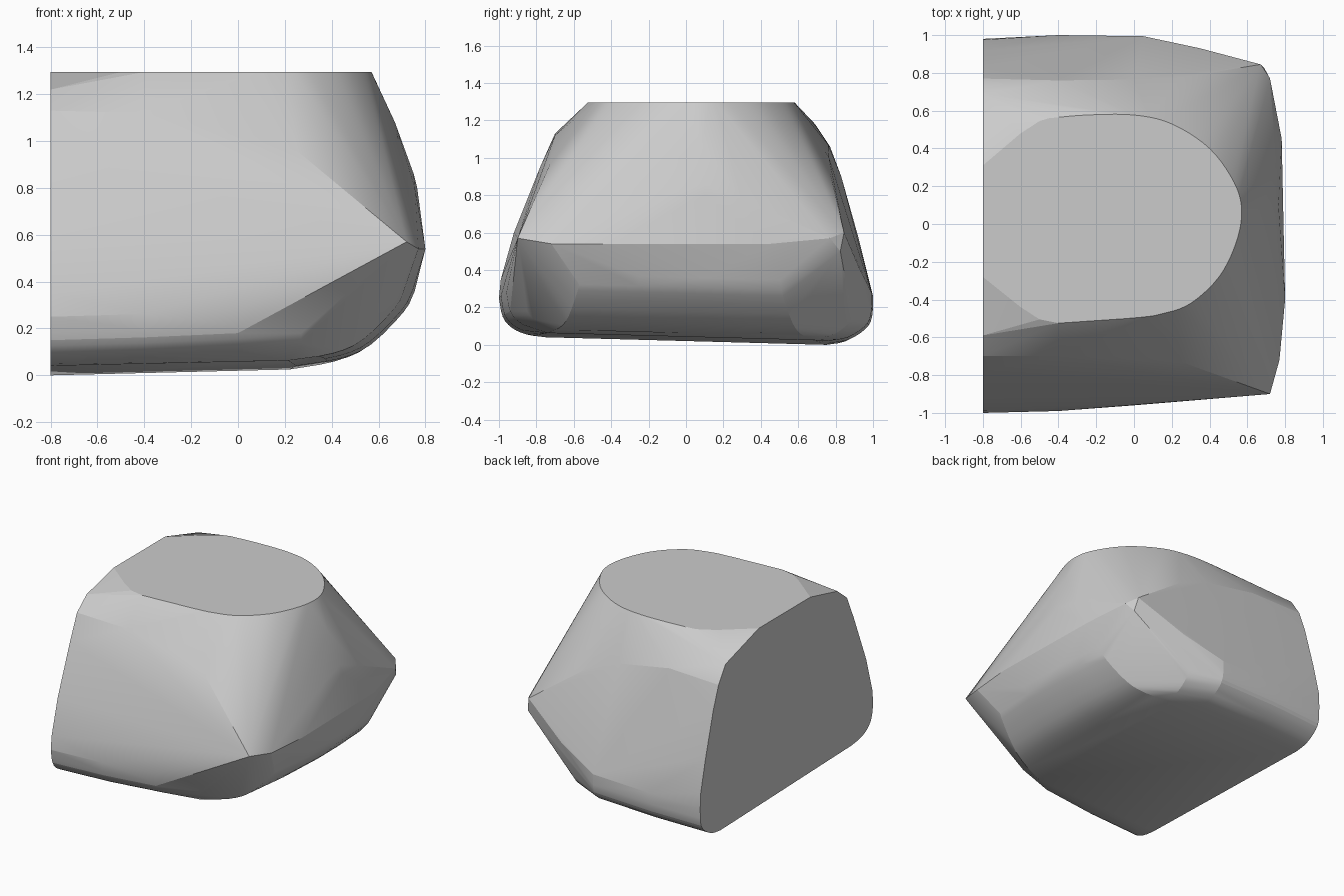
import bpy, bmesh
from mathutils import Vector

TOP = 1.295


def spline(pts, n=5):
    """Catmull-Rom curve through the given 2D points."""
    v = [Vector(p) for p in pts]
    v = [2 * v[0] - v[1]] + v + [2 * v[-1] - v[-2]]
    out = []
    for a, b, c, d in zip(v, v[1:], v[2:], v[3:]):
        for k in range(n):
            t = k / n
            out.append(0.5 * (2 * b + (c - a) * t + (2 * a - 5 * b + 4 * c - d) * t * t
                              + (3 * b - a - 3 * c + d) * t ** 3))
    return out + [v[-2]]


points = []

# rim of the flat top
rim = [(-0.45, 0.56), (-0.25, 0.577), (0, 0.577), (0.2, 0.53), (0.4, 0.4), (0.53, 0.22),
       (0.57, 0.07), (0.54, -0.1), (0.45, -0.28), (0.3, -0.42), (0.15, -0.475),
       (0, -0.497), (-0.4, -0.525)]
points += [(p.x, p.y, TOP) for p in spline(rim)]
points += [(x, y, TOP) for x, y in [(-0.5, -0.505), (-0.6, -0.44), (-0.8, -0.28),
                                    (-0.5, 0.545), (-0.6, 0.48), (-0.8, 0.31)]]

# outline of the flat left end, upper sides
end = [(-0.59, 1.22), (-0.7, 1.13), (-0.78, 0.95), (-0.92, 0.6), (-0.99, 0.35),
       (0.69, 1.18), (0.77, 1.06), (0.83, 0.9), (0.92, 0.58), (0.975, 0.35)]
points += [(-0.8, y, z) for y, z in end]

# soft shoulders between the rim and the pointed corners
points += [(-0.4, -0.7, 1.12), (0, -0.7, 1.05), (0.25, -0.73, 0.96), (0.45, -0.78, 0.82),
           (-0.4, 0.76, 1.07), (0, 0.765, 1.0), (0.25, 0.775, 0.9), (0.45, 0.79, 0.78)]

# rounded lower edges along front and back: (y, z) section carried to the right
front = [(-1, 0.25), (-0.98, 0.15), (-0.93, 0.09), (-0.85, 0.055), (-0.75, 0.0405)]
back = [(0.98, 0.25), (0.975, 0.14), (0.94, 0.075), (0.85, 0.018), (0.75, 0)]
for p in spline(front, 3):
    y, z = max(p.x, -1), p.y
    points.append((-0.8, y, z))
    points.append((-0.4, y + 0.01, z + 0.012))
    points.append((0.0, y + 0.04, z + 0.03))
    points.append((0.27, y * 0.9 + 0.02, z * 1.15 + 0.035))
for p in spline(back, 3):
    y, z = min(p.x, 0.98), max(p.y, 0)
    points.append((-0.8, y, z))
    points.append((-0.4, min(y + 0.02, 1), z + 0.01))
    points.append((0.05, min(y + 0.014, 0.995), z + 0.022))
    points.append((0.27, y * 0.93, z * 1.15 + 0.035))

# rounded lower edge along the right side, narrower as it rises
right = [(0.755, 0.34), (0.71, 0.255), (0.57, 0.115), (0.44, 0.055), (0.25, 0.023)]
for p in spline(right, 3):
    half = 0.68 - 0.35 * max(0, p.x - 0.25)
    for y in (-half - 0.06, -half * 0.5, 0.1, half * 0.6, half):
        inset = 0.03 * (abs(y) / half) ** 2
        points.append((p.x - inset, y, p.y + 0.027 * (0.75 - y)))

# pointed front and back corners with the ridge between them
points += [(0.72, -0.9, 0.57), (0.67, 0.845, 0.6), (0.69, 0.825, 0.5), (0.72, 0.77, 0.57),
           (0.77, -0.72, 0.54), (0.8, -0.4, 0.54), (0.79, 0.05, 0.53), (0.782, 0.45, 0.54),
           (0.765, 0.1, 0.8), (0.75, 0.1, 0.86), (0.755, -0.1, 0.8), (0.755, 0.3, 0.78),
           (0.67, 0.08, 1.08), (0.35, 0.93, 0.4)]

# hull skin over all control points
bm = bmesh.new()
for p in points:
    bm.verts.new(p)
bmesh.ops.remove_doubles(bm, verts=bm.verts[:], dist=0.002)
bmesh.ops.convex_hull(bm, input=bm.verts[:])
bmesh.ops.delete(bm, geom=[v for v in bm.verts if not v.link_faces], context='VERTS')
bmesh.ops.dissolve_limit(bm, angle_limit=0.01, verts=bm.verts[:], edges=bm.edges[:])
bmesh.ops.recalc_face_normals(bm, faces=bm.faces[:])
mesh = bpy.data.meshes.new("rounded_block")
bm.to_mesh(mesh)
bm.free()
block = bpy.data.objects.new("rounded_block", mesh)
bpy.context.collection.objects.link(block)
bpy.context.view_layer.objects.active = block
block.select_set(True)
bpy.ops.object.shade_smooth_by_angle(angle=0.2)
